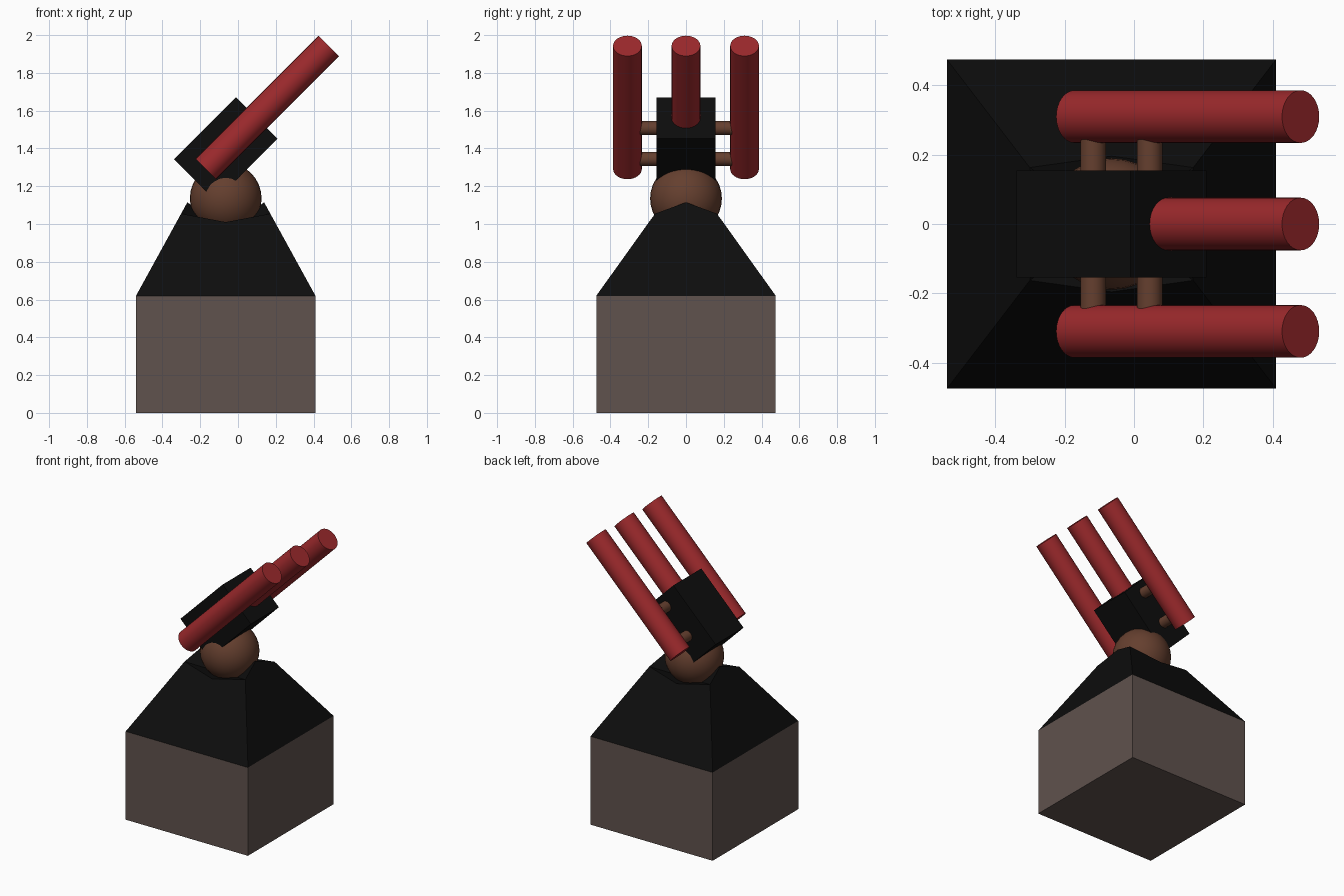
import bpy, bmesh, math
from mathutils import Vector, Matrix

if "Cube" in bpy.data.objects:
    bpy.data.objects.remove(bpy.data.objects["Cube"])

CX = -0.065                                   # centre line of the stand
AXIS = Vector((1, 0, 1)).normalized()         # firing direction, 45 degrees up


def material(name, rgb):
    m = bpy.data.materials.new(name)
    m.diffuse_color = (*rgb, 1)
    m.use_nodes = True
    m.node_tree.nodes["Principled BSDF"].inputs["Base Color"].default_value = m.diffuse_color
    return m


STONE = material("stone", (0.115, 0.085, 0.075))
BLACK = material("black", (0.004, 0.004, 0.004))
BROWN = material("brown", (0.13, 0.05, 0.028))
RED = material("red", (0.33, 0.022, 0.025))


def finish(name, mat, smooth=False):
    o = bpy.context.object
    o.name = name
    o.data.materials.append(mat)
    if smooth:
        bpy.ops.object.shade_smooth_by_angle(angle=math.radians(35))
    return o


def box(name, loc, size, mat, tilt=0):
    bpy.ops.mesh.primitive_cube_add(size=1)
    o = finish(name, mat)
    o.data.transform(Matrix.Diagonal((*size, 1)))
    o.location = loc
    o.rotation_euler = (0, tilt, 0)


def rod(name, a, b, r, mat, sides=32):
    a, b = Vector(a), Vector(b)
    d = b - a
    bpy.ops.mesh.primitive_cylinder_add(
        vertices=sides, radius=r, depth=d.length, location=(a + b) / 2,
        rotation=d.to_track_quat('Z', 'Y').to_euler())
    finish(name, mat, True)


# Square base
box("base", (CX, 0, 0.31), (0.95, 0.95, 0.62), STONE)

# Sloping neck with a scooped, eight-point rim that cradles the ball
bm = bmesh.new()
h = 0.475
low = [bm.verts.new((CX + x * h, y * h, 0.62))
       for x, y in ((1, -1), (1, 1), (-1, 1), (-1, -1))]
rim = [bm.verts.new((CX + x, y, z)) for x, y, z in (
    (0.236, -0.163, 1.055), (0.203, 0, 1.115), (0.236, 0.163, 1.055), (0, 0.196, 1.01),
    (-0.236, 0.163, 1.055), (-0.203, 0, 1.115), (-0.236, -0.163, 1.055), (0, -0.196, 1.01))]
pit = bm.verts.new((CX, 0, 0.96))
for i in range(4):
    bm.faces.new((low[i], low[(i + 1) % 4], rim[(2 * i + 2) % 8], rim[2 * i + 1], rim[2 * i]))
for i in range(8):
    bm.faces.new((rim[i], rim[(i + 1) % 8], pit))
bm.faces.new(low[::-1])
bmesh.ops.recalc_face_normals(bm, faces=bm.faces)
mesh = bpy.data.meshes.new("neck")
bm.to_mesh(mesh)
bm.free()
neck = bpy.data.objects.new("neck", mesh)
bpy.context.collection.objects.link(neck)
mesh.materials.append(BLACK)

# Swivel ball
bpy.ops.mesh.primitive_uv_sphere_add(segments=32, ring_count=16, radius=0.19,
                                     location=(CX, 0, 1.135))
finish("swivel_ball", BROWN, True)

# Tilted block; local x follows the firing direction
centre = Vector((CX, 0, 1.397))
box("body_block", centre, (0.464, 0.31, 0.31), BLACK, -math.pi / 4)

# Middle barrel, then side barrels with their pegs
tip = Vector((0.481, 0, 1.943))
rod("middle_barrel", centre + AXIS * 0.21, tip, 0.076, RED)
for side, s in (("left", -1), ("right", 1)):
    off = Vector((0, 0.31 * s, 0))
    rod(side + "_barrel", Vector((-0.171, 0, 1.291)) + off, tip + off, 0.076, RED)
    for n, x, z in (("rear", -0.118, 1.344), ("front", 0.045, 1.507)):
        rod(f"{side}_{n}_peg", (x, 0.14 * s, z), (x, 0.28 * s, z), 0.037, BROWN, 24)
